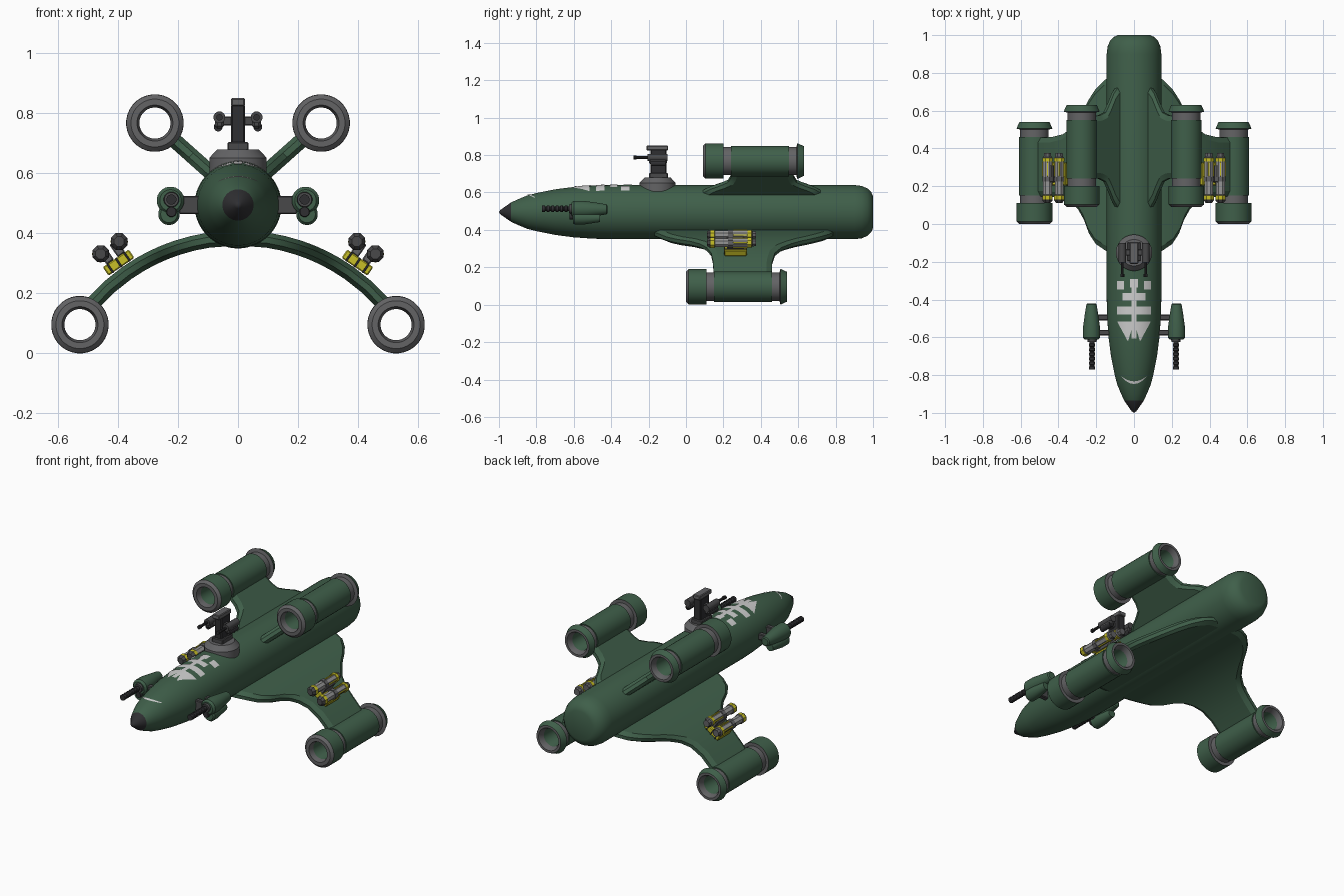
import bpy, bmesh, math
from mathutils import Matrix, Vector

if "Cube" in bpy.data.objects:
    bpy.data.objects.remove(bpy.data.objects["Cube"])

COL = {"hull green": (.05, .115, .068), "mid grey": (.125, .125, .13), "dark grey": (.028, .028, .031),
       "gunmetal": (.065, .065, .068), "light grey": (.30, .30, .30), "yellow": (.58, .53, .02),
       "off white": (.62, .62, .62)}
MATS = {}
for n, c in COL.items():
    MATS[n] = bpy.data.materials.new(n)
    MATS[n].diffuse_color = (*c, 1)
G, M, D, N, L, Y, W = COL
ZC = .495   # fuselage axis height


def finish(name, bm, mats, recalc=True, angle=35):
    if recalc:
        bmesh.ops.remove_doubles(bm, verts=bm.verts, dist=1e-5)
        bmesh.ops.recalc_face_normals(bm, faces=bm.faces)
    me = bpy.data.meshes.new(name)
    bm.to_mesh(me)
    bm.free()
    for m in mats:
        me.materials.append(MATS[m])
    me.shade_smooth()
    me.set_sharp_from_angle(angle=math.radians(angle))
    ob = bpy.data.objects.new(name, me)
    bpy.context.collection.objects.link(ob)
    return ob


def lathe(name, prof, cols, loc, segs=32, closed=False, upright=False):
    """Spin (along, radius) points around y, or around z if upright."""
    bm = bmesh.new()
    if isinstance(cols, str):
        cols = [cols] * len(prof)
    mats = list(dict.fromkeys(cols))
    rings = []
    for a, r in prof:
        ring = []
        for i in range(segs):
            t = 2 * math.pi * (i + .5) / segs
            u, v = r * math.cos(t), r * math.sin(t)
            ring.append(bm.verts.new(Vector((u, v, a) if upright else (u, a, v)) + Vector(loc)))
        rings.append(ring)
    n = len(rings)
    for k in range(n if closed else n - 1):
        a, b = rings[k], rings[(k + 1) % n]
        for i in range(segs):
            j = (i + 1) % segs
            bm.faces.new((a[i], a[j], b[j], b[i])).material_index = mats.index(cols[k])
    return finish(name, bm, mats)


def box(name, loc, size, col, roll=0, bevel=.004):
    """Bevelled box, rolled around y."""
    bm = bmesh.new()
    bmesh.ops.create_cube(bm, size=1)
    bmesh.ops.scale(bm, vec=size, verts=bm.verts)
    bmesh.ops.bevel(bm, geom=bm.edges[:], offset=bevel, segments=1, affect='EDGES')
    bmesh.ops.transform(bm, matrix=Matrix.Translation(loc) @ Matrix.Rotation(roll, 4, 'Y'), verts=bm.verts)
    return finish(name, bm, [col], angle=25)


def wing(name, stations, t=.025, b=.028):
    """Skin bevelled sections; station = (x, z, normal x, normal z, front y, rear y)."""
    bm = bmesh.new()
    loops = []
    for x, z, nx, nz, yf, yr in stations:
        sec = [(yf, -.4), (yf + b, -1), (yr - b, -1), (yr, -.4), (yr, .4), (yr - b, 1), (yf + b, 1), (yf, .4)]
        loops.append([bm.verts.new((x + nx * h * t, y, z + nz * h * t)) for y, h in sec])
    for a, c in zip(loops, loops[1:]):
        for i in range(8):
            j = (i + 1) % 8
            bm.faces.new((a[i], a[j], c[j], c[i]))
    bm.faces.new(loops[0])
    bm.faces.new(loops[-1])
    return finish(name, bm, [G], angle=28)


# Fuselage with dark nose cone
HULL = [(-1, 0), (-.992, .012), (-.935, .052), (-.9, .068), (-.85, .089), (-.8, .102), (-.7, .122), (-.6, .135),
        (-.5, .142), (-.4, .145), (.9, .145), (.94, .14), (.97, .127), (.99, .108), (1, .085), (1, 0)]
lathe("fuselage", HULL, [D, D] + [G] * 14, (0, 0, ZC), 48)


def hull_r(y):
    for (a, r), (b, s) in zip(HULL, HULL[1:]):
        if a <= y <= b:
            return r + (s - r) * (y - a) / max(b - a, 1e-6)
    return 0


def decal(name, quads):
    """White paint laid over the top of the hull; quads are corner lists in (x, y)."""
    bm = bmesh.new()
    K = 6
    for q in quads:
        p = [Vector(c) for c in q]
        g = []
        for i in range(K + 1):
            row = []
            for j in range(K + 1):
                c = p[0].lerp(p[1], i / K).lerp(p[3].lerp(p[2], i / K), j / K)
                row.append(bm.verts.new((c.x, c.y, ZC + math.sqrt(hull_r(c.y) ** 2 - c.x ** 2) + .003)))
            g.append(row)
        for i in range(K):
            for j in range(K):
                f = bm.faces.new((g[i][j], g[i + 1][j], g[i + 1][j + 1], g[i][j + 1]))
                f.normal_update()
                if f.normal.z < 0:
                    f.normal_flip()
    return finish(name, bm, [W], recalc=False)


def rect(x0, x1, y0, y1):
    return [(x0, y0), (x1, y0), (x1, y1), (x0, y1)]


# Fishbone marking and nose smile
bones = [rect(-.013, .013, -.605, -.33), rect(-.022, .022, -.335, -.29),
         rect(-.06, -.013, -.405, -.365), rect(.013, .06, -.405, -.365),
         rect(-.09, -.013, -.48, -.437), rect(.013, .09, -.48, -.437)]
for s in (-1, 1):
    bones.append(rect(*sorted((s * .052, s * .09)), -.348, -.303))
    bones.append([(s * .013, -.56), (s * .032, -.622), (s * .09, -.515), (s * .013, -.515)])
decal("fishbone_marking", bones)
smile = []
for i in range(8):
    xa, xb = (-.065 + .01625 * k for k in (i, i + 1))
    ya, yb = (-.847 + .036 * (x / .065) ** 2 for x in (xa, xb))
    wa, wb = (.004 + .010 * (1 - (x / .065) ** 2) for x in (xa, xb))
    smile.append([(xa, ya), (xb, yb), (xb, yb + wb), (xa, ya + wa)])
decal("nose_smile", smile)

# Lower wing: one arched skin through the belly
R, ZT = .646, .385
half = [(0, -.185, .79), (.1, -.165, .785), (.15, -.14, .765), (.2, -.105, .715), (.235, -.05, .66), (.26, .02, .61),
        (.29, .075, .56), (.325, .11, .51), (.37, .135, .475), (.43, .145, .46), (.49, .147, .458)]
table = [(-x, f, r) for x, f, r in half[:0:-1]] + half
wing("lower_wing", [(x, ZT - R + math.sqrt(R * R - x * x), x / R, math.sqrt(1 - (x / R) ** 2), f, r)
                    for x, f, r in table])

# Engine: hollow tube with cowl, collars and tail ring
ENGINE = [(.03, .052), (0, .06), (0, .08), (.014, .095), (.11, .095), (.11, .076), (.15, .076), (.15, .082),
          (.46, .082), (.46, .076), (.5, .076), (.505, .096), (.54, .08), (.54, .066), (.51, .052)]
ECOL = [M, M, M, G, M, M, G, G, G, M, M, G, M, M, G]
fins = [(0, .07, .73), (.2, .09, .72), (.32, .125, .69), (.45, .18, .635), (.58, .225, .59), (.75, .24, .575),
        (1, .245, .57)]

for s, side in ((-1, "left"), (1, "right")):
    lathe(side + "_lower_engine", ENGINE, ECOL, (s * .527, 0, .096), closed=True)
    lathe(side + "_upper_engine", ENGINE, ECOL, (s * .277, .09, .768), closed=True)
    # Straight upper pylon
    wing(side + "_upper_pylon", [(s * (.06 + .166 * t), .575 + .148 * t, -s * .665, .748, f, r) for t, f, r in fins])

    # Side gun pod
    lathe(side + "_gun_pod", [(-.612, 0), (-.612, .036), (-.6, .046), (-.55, .046), (-.48, .036), (-.425, .027),
                              (-.42, .02), (-.42, 0)], G, (s * .225, 0, .51), 24)
    lathe(side + "_gun_pod_lobe", [(-.605, 0), (-.605, .028), (-.595, .036), (-.55, .036), (-.46, .022), (-.46, 0)],
          G, (s * .23, 0, .464), 24)
    barrel = [(-.77, 0), (-.77, .017)]
    for k in range(6):
        y = -.755 + k * .024
        barrel += [(y, .017), (y + .003, .013), (y + .009, .013), (y + .012, .017)]
    lathe(side + "_gun_barrel", barrel + [(-.605, .017), (-.605, 0)], D, (s * .222, 0, .513), 12)
    lathe(side + "_gun_collar", [(-.625, 0), (-.625, .024), (-.6, .028), (-.6, 0)], N, (s * .222, 0, .513), 16)
    lathe(side + "_gun_lower_port", [(-.622, 0), (-.622, .016), (-.6, .018), (-.6, 0)], D, (s * .222, 0, .472), 12)
    for y in (-.575, -.495):
        box(side + "_gun_strut", (s * .16, y, .495), (.075, .03, .06 if y < -.55 else .035), N)

    # Missile rack: yellow plate, brackets and two missiles
    box(side + "_missile_plate", (s * .398, .265, .303), (.105, .12, .034), Y, s * .6)
    for k in range(3):
        d = (k - 1) * .034
        box(side + "_plate_stripe", (s * (.398 + d * .825), .265, .303 - d * .565), (.007, .122, .036), D, s * .6, .001)
    for x, z in ((.396, .373), (.458, .332)):
        box(side + "_missile_bracket", (s * (x * .6 + .412 * .4), .265, z * .6 + .315 * .4), (.03, .09, .05), M, s * .6)
        lathe(side + "_missile", [(.112, 0), (.112, .018), (.125, .029), (.13, .03), (.152, .03), (.155, .025),
                                  (.225, .025), (.225, .03), (.25, .03), (.25, .025), (.33, .025), (.33, .029),
                                  (.35, .029), (.355, .022), (.375, .02), (.375, 0)],
              [N, N, D, Y, M, L, M, M, M, L, Y, Y, M, M, M], (s * x, 0, z), 8)
        for a in range(0, 8, 2):   # yellow spine strips along the tube
            t = math.pi / 4 * a
            box(side + "_missile_strip", (s * x + .025 * math.cos(t), .29, z + .025 * math.sin(t)),
                (.007, .075, .007), Y, 0, .001)

    # Turret guns
    box(side + "_turret_gun", (s * .062, -.15, .775), (.03, .095, .05), N, 0, .008)
    lathe(side + "_turret_gun_top", [(-.205, 0), (-.205, .02), (-.1, .02), (-.1, 0)], N, (s * .062, 0, .787), 12)
    lathe(side + "_turret_gun_low", [(-.19, 0), (-.19, .015), (-.11, .015), (-.11, 0)], D, (s * .066, 0, .755), 12)
    lathe(side + "_turret_barrel", [(-.28, 0), (-.28, .011), (-.265, .011), (-.265, .008), (-.19, .008), (-.19, 0)],
          D, (s * .062, 0, .787), 10)

# Turret base, post and cap
lathe("turret_base", [(.58, 0), (.58, .096), (.652, .096), (.68, .07), (.68, 0)], M, (0, -.152, 0), 32, upright=True)
box("turret_post", (0, -.147, .745), (.046, .085, .17), D)
box("turret_foot", (0, -.147, .69), (.07, .1, .03), N)
box("turret_arm", (0, -.15, .775), (.11, .035, .03), N)
box("turret_cap", (0, -.153, .838), (.046, .115, .026), M)

for m in bpy.data.materials:
    if m.users and not m.is_grease_pencil:
        m.use_nodes = True
        m.node_tree.nodes["Principled BSDF"].inputs["Base Color"].default_value = m.diffuse_color
